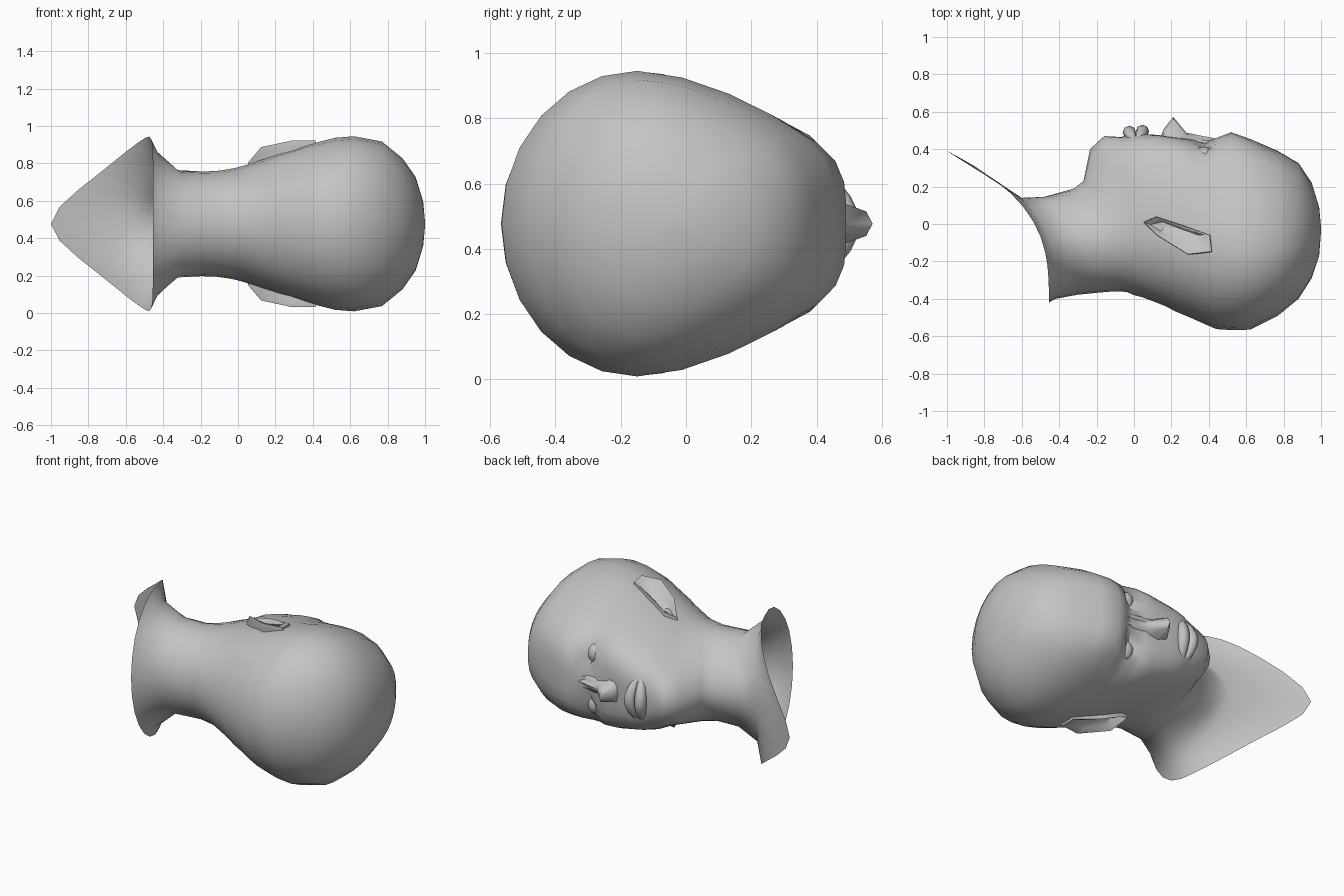
import bpy, math
from mathutils import Vector

if "Cube" in bpy.data.objects:
    bpy.data.objects.remove(bpy.data.objects["Cube"])

MID = 0.477  # height of the symmetry plane: the head lies on its side

mat = bpy.data.materials.new("plain_grey")
mat.diffuse_color = (0.55, 0.55, 0.55, 1)
mat.use_nodes = True
mat.node_tree.nodes["Principled BSDF"].inputs["Base Color"].default_value = mat.diffuse_color


def make(name, verts, faces, angle=60):
    me = bpy.data.meshes.new(name)
    me.from_pydata([(x, y, MID + w) for x, y, w in verts], [], faces)
    ob = bpy.data.objects.new(name, me)
    bpy.context.collection.objects.link(ob)
    me.materials.append(mat)
    bpy.ops.object.select_all(action='DESELECT')
    ob.select_set(True)
    bpy.context.view_layer.objects.active = ob
    bpy.ops.object.mode_set(mode='EDIT')
    bpy.ops.mesh.select_all(action='SELECT')
    bpy.ops.mesh.normals_make_consistent(inside=False)
    bpy.ops.object.mode_set(mode='OBJECT')
    bpy.ops.object.shade_smooth_by_angle(angle=math.radians(angle))
    return ob


def loft(name, rings, cap_start=False, cap_end=False, angle=60):
    n = len(rings[0])
    verts = [v for r in rings for v in r]
    faces = [(i * n + j, i * n + (j + 1) % n, (i + 1) * n + (j + 1) % n, (i + 1) * n + j)
             for i in range(len(rings) - 1) for j in range(n)]
    if cap_start:
        faces.append(tuple(range(n)))
    if cap_end:
        faces.append(tuple(range(len(verts) - n, len(verts))))
    return make(name, verts, faces, angle)


def catmull(a, b, c, d, t):
    return 0.5 * (2 * b + (c - a) * t + (2 * a - 5 * b + 4 * c - d) * t * t
                  + (3 * b - a - 3 * c + d) * t ** 3)


def section(xf, xb, yf, yc, zc, yw, hw, yb):
    """Closed ring: front point, face corner, widest side, back; x slides from xb to xf."""
    p = [Vector(q) for q in ((yc, -zc), (yf, 0), (yc, zc), (yw, hw), (2 * yw - yc, zc))]
    half = [catmull(*p[s:s + 4], k / 4) for s in (0, 1) for k in range(4)]
    for k in range(7):
        a = k / 6 * math.pi / 2
        half.append(Vector((yw - (yw - yb) * math.sin(a), hw * math.cos(a))))
    ring = half + [Vector((v[0], -v[1])) for v in half[-2:0:-1]]
    out = []
    for y, w in ring:
        f = max(0, (y - yb) / (yf - yb)) ** 3
        x = xb + (xf - xb) * f
        # eye sockets pressed into the face
        if y > 0.2:
            y -= 0.05 * math.exp(-((x - 0.38) / 0.05) ** 2 - ((abs(w) - 0.16) / 0.08) ** 2)
        out.append((x, y, w))
    return out


# head: bib hem, neck, jaw, mouth
neck_jaw = [
    (-1.0, -.455, .39, .16, .34, -.15, .467, -.42),
    (-.60, -.42, .14, .06, .20, -.15, .39, -.40),
    (-.48, -.30, .145, .10, .16, -.10, .287, -.378),
    (-.32, -.18, .19, .10, .18, -.10, .28, -.366),
    (-.27, -.10, .23, .16, .18, -.08, .282, -.36),
    (-.235, -.04, .40, .28, .18, -.08, .292, -.363),
    (-.16, .00, .47, .37, .17, -.05, .30, -.38),
    (-.07, .04, .465, .37, .21, -.05, .312, -.39),
    (-.01, .08, .48, .39, .22, -.06, .325, -.405),
    (.05, .12, .48, .40, .23, -.07, .338, -.42),
    (.13, .17, .475, .40, .24, -.08, .355, -.44)]
# head: cheeks, brow, skull
skull = [
    (.22, .46, .39, .26, -.09, .375, -.467),
    (.30, .455, .38, .27, -.10, .40, -.50),
    (.38, .44, .36, .27, -.12, .425, -.536),
    (.44, .46, .39, .25, -.13, .44, -.562),
    (.52, .49, .40, .25, -.14, .46, -.567),
    (.62, .455, .36, .27, -.15, .468, -.565),
    (.77, .39, .29, .27, -.13, .44, -.49),
    (.88, .325, .24, .21, -.10, .35, -.40),
    (.95, .22, .14, .17, -.08, .25, -.29),
    (.99, .09, .06, .08, -.06, .12, -.17)]
rings = [section(*r) for r in neck_jaw] + [section(r[0], *r) for r in skull]
rings.append([(1.0, -.03 + .01 * math.cos(2 * math.pi * k / 28), .01 * math.sin(2 * math.pi * k / 28))
              for k in range(28)])
loft("head_and_neck", rings, cap_end=True)

# nose: sections from bridge to base (x, ridge y, half width)
nose = []
for x, y, h in [(.45, .455, .03), (.36, .472, .04), (.28, .488, .055), (.21, .572, .075), (.16, .51, .075), (.14, .46, .05)]:
    nose.append([(x, .38, -h * 1.2), (x, .45, -h), (x, y - .02, -h * .5), (x, y, 0),
                 (x, y - .02, h * .5), (x, .45, h), (x, .38, h * 1.2)])
loft("nose", nose, True, True)

# lips: tapered rolls running from corner to corner
for name, x0, y0, r in [("upper_lip", .045, .495, .036), ("lower_lip", -.025, .49, .036)]:
    lip = []
    for k in range(-4, 5):
        s = k / 4
        cx, cy = x0 + (.012 - x0) * s * s, y0 - .075 * s * s
        rr = r * (1 - .8 * s * s)
        lip.append([(cx + rr * math.cos(a), cy + rr * math.sin(a), .165 * s)
                    for a in (2 * math.pi * j / 8 for j in range(8))])
    loft(name, lip, True, True)

# eyes and ears, one per side
ear = [(.05, .01, .33), (.12, .04, .36), (.24, .0, .40), (.41, -.06, .437),
       (.42, -.15, .445), (.29, -.165, .445), (.12, -.06, .41)]
c = sum((Vector(p) for p in ear), Vector()) / len(ear)


def ear_ring(scale, dz):
    return [(c.x + (x - c.x) * scale, c.y + (y - c.y) * scale, w + dz) for x, y, w in ear]


for side, s in (("left", 1), ("right", -1)):
    eye = []
    for i in range(1, 8):
        a = math.pi * i / 8
        eye.append([(.375 + .05 * math.sin(a) * math.cos(b), .36 + .055 * math.sin(a) * math.sin(b),
                     s * (.16 + .065 * math.cos(a))) for b in (2 * math.pi * j / 12 for j in range(12))])
    loft(side + "_eye", eye, True, True)
    parts = [ear_ring(.8, -.13), ear_ring(1, -.02), ear_ring(.97, 0), ear_ring(.8, -.004), ear_ring(.6, -.025)]
    loft(side + "_ear", [[(x, y, s * w) for x, y, w in r] for r in parts], True, True, 50)
